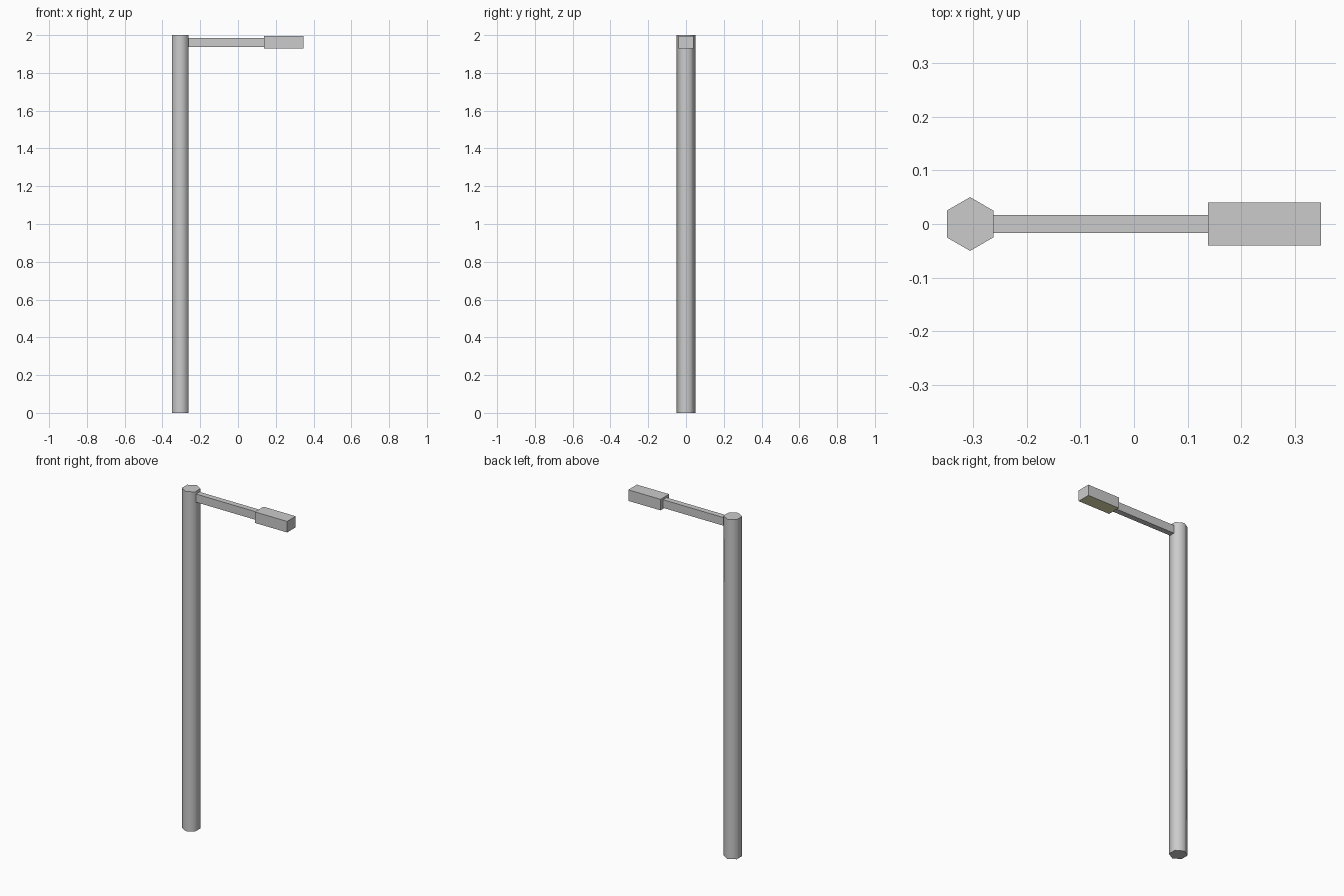
import bpy
import math

if "Cube" in bpy.data.objects:
    bpy.data.objects.remove(bpy.data.objects["Cube"])


def box(name, x0, x1, half_y, z0, z1):
    bpy.ops.mesh.primitive_cube_add(size=1, location=((x0 + x1) / 2, 0, (z0 + z1) / 2))
    obj = bpy.context.object
    obj.name = name
    obj.scale = (x1 - x0, 2 * half_y, z1 - z0)
    bpy.ops.object.transform_apply(location=False, rotation=False, scale=True)
    return obj


# Six-sided pole, smooth around its sides with sharp caps
bpy.ops.mesh.primitive_cylinder_add(vertices=6, radius=0.05, depth=2, location=(-0.305, 0, 1))
pole = bpy.context.object
pole.name = "pole"
bpy.ops.object.shade_smooth_by_angle(angle=math.radians(65))

# Horizontal arm, butted against the flat side of the pole
box("arm", -0.262, 0.138, 0.0165, 1.936, 1.984)

# Lamp housing with a pale yellow light panel underneath
head = box("lamp_head", 0.138, 0.348, 0.04, 1.93, 1.995)
grey = bpy.data.materials.new("housing_grey")
grey.diffuse_color = (0.8, 0.8, 0.8, 1)
grey.use_nodes = True
grey.node_tree.nodes["Principled BSDF"].inputs["Base Color"].default_value = grey.diffuse_color
glow = bpy.data.materials.new("light_panel")
glow.diffuse_color = (0.8, 0.76, 0.45, 1)
glow.use_nodes = True
glow.node_tree.nodes["Principled BSDF"].inputs["Base Color"].default_value = glow.diffuse_color
head.data.materials.append(grey)
head.data.materials.append(glow)
for face in head.data.polygons:
    if face.normal.z < -0.5:
        face.material_index = 1
